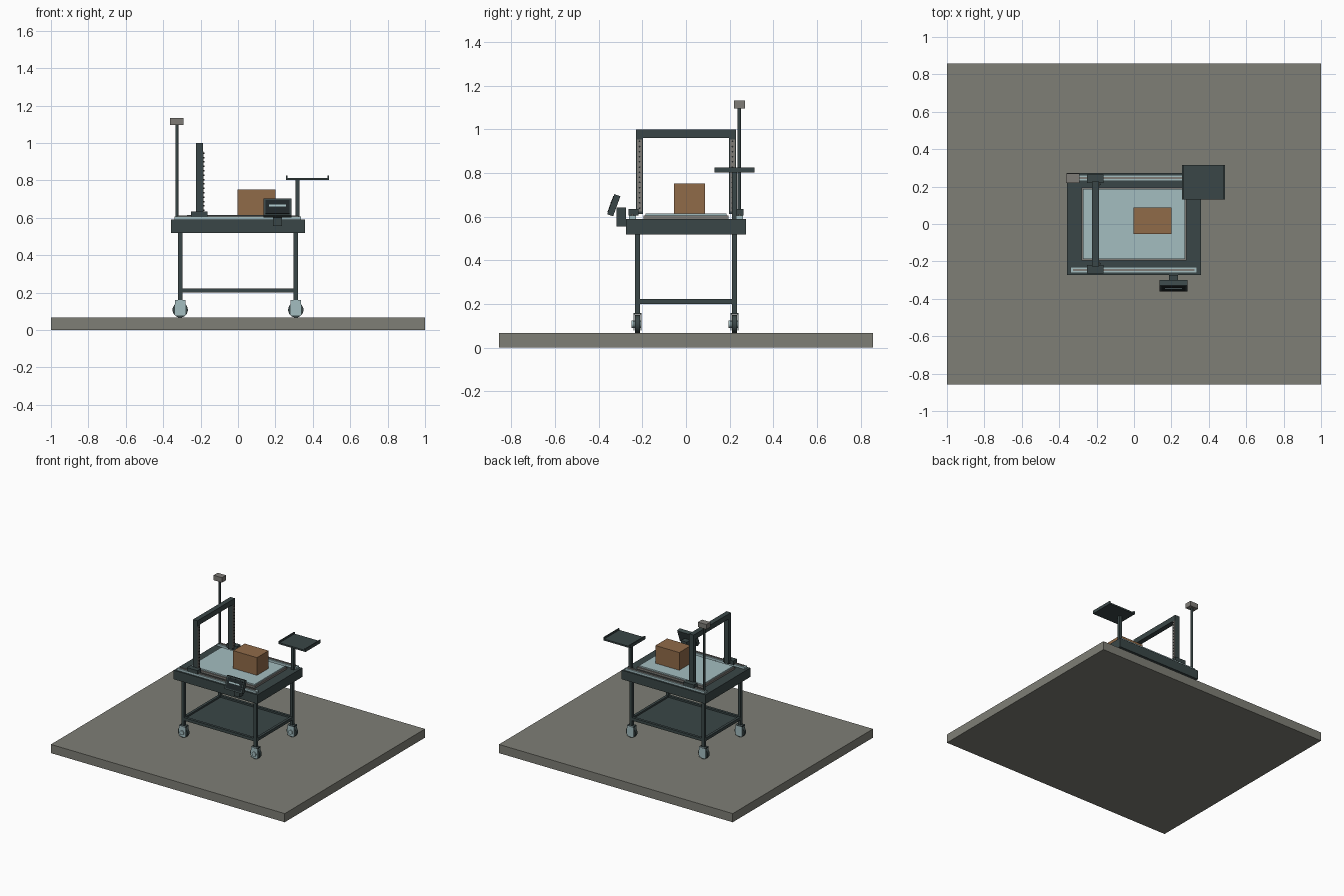
import bpy, math
from mathutils import Matrix, Vector

if "Cube" in bpy.data.objects:
    bpy.data.objects.remove(bpy.data.objects["Cube"])


def mat(name, r, g, b):
    m = bpy.data.materials.new(name)
    m.diffuse_color = (r, g, b, 1)
    m.use_nodes = True
    m.node_tree.nodes["Principled BSDF"].inputs["Base Color"].default_value = m.diffuse_color
    return m


DARK = mat("dark teal metal", 0.042, 0.062, 0.063)
BLACK = mat("near black", 0.014, 0.02, 0.022)
LIGHT = mat("pale blue", 0.37, 0.51, 0.53)
GREY = mat("warm grey", 0.21, 0.2, 0.185)
FLOOR = mat("floor grey", 0.21, 0.21, 0.18)
BROWN = mat("cardboard brown", 0.28, 0.145, 0.066)


def box(name, m, x, y, z):
    """Box from (min, max) pairs."""
    bpy.ops.mesh.primitive_cube_add(size=1)
    o = bpy.context.object
    o.name = name
    size = [b[1] - b[0] for b in (x, y, z)]
    mid = [(b[0] + b[1]) / 2 for b in (x, y, z)]
    o.data.transform(Matrix.Translation(mid) @ Matrix.Diagonal((*size, 1)))
    o.data.materials.append(m)
    return o


def cyl(name, m, loc, r, depth, axis="Z", sides=24):
    rot = {"X": (0, math.pi / 2, 0), "Y": (math.pi / 2, 0, 0), "Z": (0, 0, 0)}[axis]
    bpy.ops.mesh.primitive_cylinder_add(vertices=sides, radius=r, depth=depth,
                                        location=loc, rotation=rot)
    o = bpy.context.object
    o.name = name
    o.data.materials.append(m)
    bpy.ops.object.shade_smooth_by_angle(angle=math.radians(35))
    return o


def around(c, h):
    return (c - h, c + h)


# floor slab
box("floor_slab", FLOOR, (-1, 1), (-0.857, 0.857), (0, 0.067))

# table frame, bed border and bed
box("table_frame", DARK, (-0.358, 0.358), (-0.274, 0.274), (0.52, 0.59))
box("bed_border", GREY, (-0.281, 0.281), (-0.195, 0.195), (0.59, 0.605))
box("bed_panel", LIGHT, (-0.272, 0.272), (-0.186, 0.186), (0.605, 0.615))

# legs and casters
for sx in (-1, 1):
    for sy in (-1, 1):
        x, y = sx * 0.309, sy * 0.2225
        box("leg", DARK, around(x, 0.011), around(y, 0.0115), (0.16, 0.52))
        cyl("caster_wheel", DARK, (x, y, 0.108), 0.041, 0.024, "Y")
        box("caster_fork_top", DARK, around(x, 0.027), around(y, 0.019), (0.152, 0.16))
        for s in (-1, 1):
            box("caster_fork_plate", LIGHT, around(x, 0.027),
                around(y + s * 0.016, 0.003), (0.078, 0.16))
        cyl("caster_axle", LIGHT, (x, y - 0.004, 0.108), 0.017, 0.046, "Y", 16)

# lower shelf with rim bars
box("shelf_panel", DARK, (-0.3, 0.3), (-0.215, 0.215), (0.202, 0.21))
for s in (-1, 1):
    box("shelf_side_bar", DARK, (-0.309, 0.309), around(s * 0.2225, 0.01), (0.2, 0.223))
    box("shelf_end_bar", DARK, around(s * 0.309, 0.01), (-0.2225, 0.2225), (0.2, 0.223))

# linear rails, carriages and gantry posts with sensor strips
for s in (-1, 1):
    y = s * 0.246
    box("rail", LIGHT, (-0.34, 0.338), around(y, 0.016), (0.59, 0.606))
    box("rail_groove", GREY, (-0.325, 0.323), around(y, 0.006), (0.606, 0.612))
    box("carriage", DARK, (-0.252, -0.162), around(s * 0.241, 0.023), (0.605, 0.635))
    py = s * 0.213
    box("gantry_post", DARK, (-0.225, -0.187), around(py, 0.0155), (0.612, 0.96))
    box("sensor_strip", GREY, (-0.187, -0.184), around(py, 0.012), (0.625, 0.955))
    for i in range(14):
        cyl("sensor", BLACK, (-0.183, py, 0.64 + i * 0.0235), 0.004, 0.006, "X", 8)
box("gantry_beam", DARK, (-0.225, -0.187), (-0.2285, 0.2285), (0.96, 1.0))

# camera mast
cyl("mast_pole", DARK, (-0.327, 0.244, 0.84), 0.008, 0.52)
box("mast_head", GREY, (-0.363, -0.291), (0.22, 0.27), (1.096, 1.134))

# side tray on a post
box("tray_post", DARK, around(0.318, 0.0105), around(0.222, 0.0115), (0.59, 0.805))
box("tray_plate", DARK, (0.257, 0.487), (0.13, 0.315), (0.802, 0.814))
for x in (0.261, 0.483):
    box("tray_lip", DARK, around(x, 0.004), (0.13, 0.315), (0.814, 0.826))

# cardboard box on the bed
box("carton", BROWN, (-0.004, 0.2), (-0.054, 0.088), (0.615, 0.752))

# tilted display on a bracket
box("display_bracket", DARK, (0.187, 0.235), (-0.318, -0.274), (0.555, 0.643))
tilt = Matrix.Translation(Vector((0.211, -0.331, 0.653))) @ Matrix.Rotation(math.radians(-20), 4, "X")
for name, m, x, y, z in (
        ("display_case", DARK, 0.075, (-0.0145, 0.0145), (-0.049, 0.049)),
        ("display_screen", BLACK, 0.064, (-0.0165, -0.0145), (-0.039, 0.039)),
        ("display_bar", LIGHT, 0.045, (-0.018, -0.0165), (0.002, 0.012))):
    o = box(name, m, (-x, x), y, z)
    o.matrix_world = tilt
